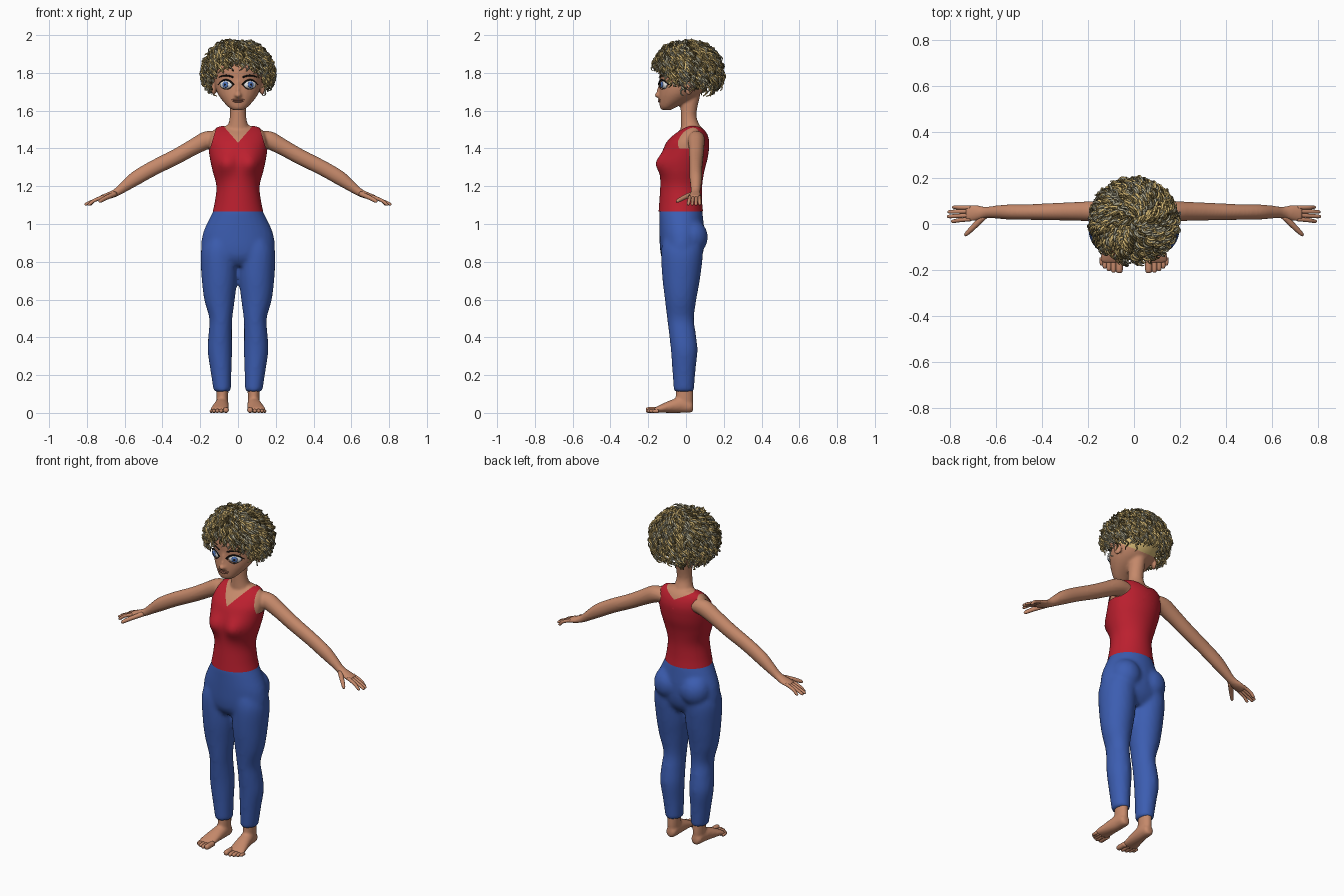
import bpy, bmesh, math, random
from mathutils import Vector, Matrix, Euler

if "Cube" in bpy.data.objects:
    bpy.data.objects.remove(bpy.data.objects["Cube"], do_unlink=True)


def material(name, r, g, b):
    m = bpy.data.materials.new(name)
    m.use_nodes = True
    m.diffuse_color = (r, g, b, 1)
    shader = next(n for n in m.node_tree.nodes if n.type == 'BSDF_PRINCIPLED')
    shader.inputs["Base Color"].default_value = (r, g, b, 1)
    shader.inputs["Roughness"].default_value = 0.7
    return m


SKIN = material("skin", .56, .25, .145)
LIP = material("lip", .36, .14, .09)
RED = material("red cloth", .50, .014, .028)
BLUE = material("blue cloth", .045, .11, .44)
BLONDE = material("blonde hair", .68, .49, .18)
ASH = material("ash hair", .42, .39, .27)
DARK = material("dark hair", .15, .11, .04)
WHITE = material("eye white", .8, .8, .8)
IRIS = material("blue iris", .08, .18, .5)
BLACK = material("black lash", .01, .008, .008)


def spline(rows, steps=4):
    """Smoothly interpolate rows of numbers."""
    out = []
    for i in range(len(rows) - 1):
        a, b = rows[max(i - 1, 0)], rows[i]
        c, d = rows[i + 1], rows[min(i + 2, len(rows) - 1)]
        for k in range(steps):
            t = k / steps
            out.append([q + .5 * t * (r - p + t * (2 * p - 5 * q + 4 * r - s + t * (3 * (q - r) + s - p)))
                        for p, q, r, s in zip(a, b, c, d)])
    return out + [list(rows[-1])]


def loft(bm, rows, normal=(0, 0, 1), across=(1, 0, 0), side=1, n=28):
    """Skin ellipses (x, y, z, radius across, other radius) along a path."""
    up = Vector((normal[0] * side, normal[1], normal[2])).normalized()
    a = Vector(across)
    a = (a - up * a.dot(up)).normalized()
    b = up.cross(a)
    rings = []
    for x, y, z, ra, rb in spline(rows):
        c = Vector((x * side, y, z))
        angles = [math.tau * k / n for k in range(n)]
        rings.append([bm.verts.new(c + a * ra * math.cos(t) + b * rb * math.sin(t)) for t in angles])
    for lo, hi in zip(rings, rings[1:]):
        for k in range(n):
            j = (k + 1) % n
            bm.faces.new((lo[k], lo[j], hi[j], hi[k]))
    bm.faces.new(rings[0][::-1])
    bm.faces.new(rings[-1])


def stack(rows, cx=0):
    """Level rows (z, half width, front y, back y[, centre x]) to loft rows."""
    return [(r[4] if len(r) > 4 else cx, (r[2] + r[3]) / 2, r[0], r[1], (r[3] - r[2]) / 2) for r in rows]


def ball(bm, loc, size, turn=0):
    m = Matrix.LocRotScale(Vector(loc), Euler((0, 0, turn)), Vector(size))
    bmesh.ops.create_uvsphere(bm, u_segments=24, v_segments=14, radius=1, matrix=m)


def finish(name, bm, mat, voxel=0, relax=0):
    bmesh.ops.recalc_face_normals(bm, faces=bm.faces)
    for f in bm.faces:
        f.smooth = True
    me = bpy.data.meshes.new(name)
    bm.to_mesh(me)
    bm.free()
    me.materials.append(mat)
    ob = bpy.data.objects.new(name, me)
    bpy.context.collection.objects.link(ob)
    if voxel:
        mod = ob.modifiers.new("blend", 'REMESH')
        mod.mode, mod.voxel_size, mod.use_smooth_shade = 'VOXEL', voxel, True
        mod = ob.modifiers.new("relax", 'SMOOTH')
        mod.factor, mod.iterations = .5, relax


def tubes(name, paths, depth, mat):
    cu = bpy.data.curves.new(name, 'CURVE')
    cu.dimensions, cu.bevel_depth, cu.bevel_resolution = '3D', depth, 0
    cu.use_fill_caps = True
    for pts in paths:
        sp = cu.splines.new('POLY')
        sp.points.add(len(pts) - 1)
        for i, p in enumerate(pts):
            sp.points[i].co = (*p, 1)
            sp.points[i].radius = 1 - .6 * (i / (len(pts) - 1)) ** 4
        sp.use_smooth = True
    cu.materials.append(mat)
    bpy.context.collection.objects.link(bpy.data.objects.new(name, cu))


TORSO = [(1.065, .134, -.145, .09), (1.12, .122, -.141, .085), (1.2, .114, -.136, .085),
         (1.28, .134, -.135, .097), (1.35, .149, -.13, .115), (1.42, .157, -.11, .123),
         (1.46, .152, -.08, .118), (1.49, .14, -.045, .105), (1.51, .115, -.015, .09),
         (1.52, .08, 0, .075)]
HEAD = [(1.603, .025, -.128, -.08), (1.62, .052, -.138, -.05), (1.66, .088, -.143, .03),
        (1.70, .112, -.142, .085), (1.75, .125, -.138, .12), (1.82, .13, -.14, .135),
        (1.88, .118, -.122, .128), (1.92, .085, -.08, .095), (1.94, .03, -.02, .04)]

# Body: chest, neck, head, arms, palms and feet blended together, plus separate digits
bm, digits = bmesh.new(), bmesh.new()
loft(bm, stack([(z, w - .005, f + .005, b - .005) for z, w, f, b in TORSO[4:]]))
loft(bm, stack([(1.47, .07, -.03, .085), (1.52, .054, -.028, .072), (1.58, .042, -.028, .055),
                (1.68, .046, -.03, .075)]))
loft(bm, stack(HEAD))
loft(bm, stack([(1.675, .016, -.158, -.12), (1.70, .012, -.156, -.12), (1.77, .009, -.14, -.11)]))
ball(bm, (0, -.147, 1.682), (.018, .021, .013))
for s in (1, -1):
    ball(bm, (s * .128, .015, 1.715), (.012, .024, .034), s * .3)
    slope = (.87, 0, -.5)
    loft(bm, [(.10, .055, 1.455, .04, .044), (.16, .055, 1.446, .045, .048), (.24, .055, 1.405, .041, .043),
              (.33, .054, 1.355, .038, .041), (.45, .052, 1.295, .034, .04), (.54, .052, 1.243, .033, .038),
              (.60, .052, 1.2, .028, .029), (.645, .05, 1.167, .025, .021), (.685, .048, 1.15, .034, .018),
              (.73, .046, 1.137, .036, .013)], slope, (0, 1, 0), s)
    for base, tip, reach in ((.071, .073, .79), (.055, .053, .81), (.038, .033, .812), (.021, .012, .795)):
        loft(digits, [(.71, base, 1.145, .009, .01), (.76, (base + tip) / 2, 1.125, .009, .009),
                      (reach - .01, tip, 1.106, .008, .008), (reach, tip, 1.101, .004, .004)],
             slope, (0, 1, 0), s, 12)
    loft(digits, [(.65, .035, 1.16, .014, .014), (.70, -.015, 1.138, .012, .012), (.727, -.042, 1.123, .01, .009),
                  (.735, -.05, 1.118, .005, .005)], (.6, -.7, -.35), (0, 0, 1), s, 12)
    # Ankle, foot and toes
    loft(bm, stack([(.03, .03, -.055, .034), (.08, .031, -.055, .038), (.17, .034, -.05, .034)], .083), side=s)
    loft(bm, [(.083, .038, .03, .018, .02), (.083, .022, .033, .03, .032), (.084, -.02, .042, .035, .042),
              (.09, -.08, .034, .041, .034), (.098, -.14, .021, .047, .02), (.099, -.168, .014, .044, .012)],
         (0, -1, 0), side=s)
    for x, r, reach in ((.064, .015, .213), (.089, .011, .211), (.109, .011, .204), (.127, .01, .193), (.141, .009, .18)):
        loft(digits, [(x, -.145, r, r, r), (x, .012 - reach, r, r, r), (x, -reach, r, r / 2, r / 2)],
             (0, -1, 0), side=s, n=12)
finish("body", bm, SKIN, .008, 2)
finish("fingers_and_toes", digits, SKIN)

# Sleeveless top: lofted shell with the neckline and armholes cut out
bm = bmesh.new()
loft(bm, stack(TORSO), n=48)
for v in bm.verts:
    if v.co.y < -.02:
        d = (abs(v.co.x) - .07) ** 2 + (v.co.z - 1.32) ** 2
        v.co.y -= .038 * math.exp(-d / .055 ** 2)
cuts = [((0, .04, 0), (0, 1, 0)), ((0, 0, 1.40), (0, 0, 1))]
for s in (1, -1):
    cuts += [((0, 0, 1.43), (-1.15 * s, 0, 1)), ((0, 0, 1.475), (-.5 * s, 0, 1)),
             ((s * .118, 0, 1.5), (s, 0, .3))]
for co, no in cuts:
    bmesh.ops.bisect_plane(bm, geom=bm.verts[:] + bm.edges[:] + bm.faces[:], plane_co=co, plane_no=no)


def bare(c):
    x = abs(c.x)
    neck = c.z > (1.43 + 1.15 * x if c.y < .04 else 1.475 + .5 * x)
    return neck or c.z < 1.066 or (c.z > 1.40 and x > .118 + .3 * (1.5 - c.z))


bmesh.ops.delete(bm, geom=[f for f in bm.faces if bare(f.calc_center_median())], context='FACES')
finish("tank_top", bm, RED)

# Trousers: hips, seat and two legs blended together
bm = bmesh.new()
loft(bm, stack([(.78, .14, -.10, .05), (.82, .18, -.128, .08), (.87, .196, -.138, .095), (.95, .186, -.141, .098),
                (1.02, .156, -.142, .092), (1.07, .13, -.142, .086), (1.09, .122, -.136, .08)]))
LEG = [(.112, .046, -.065, .042, .083), (.22, .055, -.072, .05, .09), (.33, .065, -.08, .061, .096),
       (.42, .062, -.09, .052, .094), (.5, .061, -.1, .042, .091), (.6, .081, -.112, .055, .098),
       (.72, .095, -.126, .076, .098), (.85, .097, -.132, .09, .1), (.93, .08, -.12, .08, .09)]
for s in (1, -1):
    loft(bm, stack(LEG), side=s)
    ball(bm, (s * .085, .028, .93), (.088, .088, .095))
finish("trousers", bm, BLUE, .012, 4)


# Face: eyes, lashes, brows and lips
def face_y(x):
    return -.012 - .13 * math.sqrt(1 - (x / .13) ** 2)


parts = {"eye_white": (WHITE, 0, (.037, .016, .024)), "iris": (IRIS, .0135, (.017, .007, .017)),
         "pupil": (BLACK, .0165, (.008, .0055, .008))}
for name, (mat, out, size) in parts.items():
    bm = bmesh.new()
    for s in (1, -1):
        turn = .4 * s
        front = Vector((math.sin(turn), -math.cos(turn), 0))
        ball(bm, Vector((s * .062, face_y(.062) + .010, 1.738)) + front * out, size, turn)
    finish(name, bm, mat)


def arc(s, mid, half, z, rise, lift):
    ts = [k / 6 - 1 for k in range(13)]
    return [(s * (mid + half * t), face_y(mid + half * t) - lift, z + rise * (1 - t * t)) for t in ts]


tubes("upper_lashes", [arc(s, .064, .042, 1.737, .026, .004) for s in (1, -1)], .0045, BLACK)
tubes("lower_lashes", [arc(s, .062, .036, 1.735, -.022, .002) for s in (1, -1)], .0018, BLACK)
tubes("eyebrows", [arc(s, .064, .038, 1.777, .009, .001) for s in (1, -1)], .0045, BLACK)
bm = bmesh.new()
ball(bm, (0, -.139, 1.658), (.034, .009, .005))
ball(bm, (0, -.139, 1.649), (.029, .010, .006))
finish("lips", bm, LIP)

# Scalp cap under the hair, cut along a slanted hairline
bm = bmesh.new()
loft(bm, stack([(z + .004, w + .005, f - .005, b + .005) for z, w, f, b in HEAD]))
bmesh.ops.bisect_plane(bm, geom=bm.verts[:] + bm.edges[:] + bm.faces[:], plane_co=(0, 0, 1.765),
                       plane_no=(0, .68, 1), clear_inner=True)
finish("scalp", bm, BLONDE)

# Curly hair: twisted locks falling from the crown
random.seed(4)
locks = {"blonde": [], "ash": [], "dark": []}
COUNT, STEPS = 640, 16
for i in range(COUNT):
    start = math.acos(1 - 1.28 * (i + .5) / COUNT) - .15
    az = i * 2.39996 + random.uniform(-.1, .1)
    limit = 1.69 + .14 * max(-math.sin(az), 0) ** 1.4 + random.uniform(-.02, .025)
    sweep, drift = random.uniform(.5, .8), random.uniform(-.35, .35)
    reach, phase = random.uniform(.9, 1.01), random.uniform(0, math.tau)
    turns = random.uniform(1.9, 2.8)
    pts = []
    for k in range(STEPS):
        t = k / (STEPS - 1)
        th, a = start + sweep * t, az + drift * t
        d = Vector((math.sin(th) * math.cos(a), math.sin(th) * math.sin(a), math.cos(th)))
        shell = .82 + (reach - .82) * math.sqrt(t)
        spin = phase + math.tau * turns * t
        p = Vector((0, .01, 1.8)) + Vector((d.x * .2, d.y * .195, d.z * .187)) * shell
        p += d * .008 * math.cos(spin) + Vector((-math.sin(a), math.cos(a), 0)) * .009 * math.sin(spin)
        if p.z < limit:
            break
        pts.append(p)
    if len(pts) > 4:
        locks[random.choices(list(locks), (5, 4, 2))[0]].append(pts)
for (tone, paths), mat in zip(locks.items(), (BLONDE, ASH, DARK)):
    tubes(tone + "_locks", paths, .006, mat)
